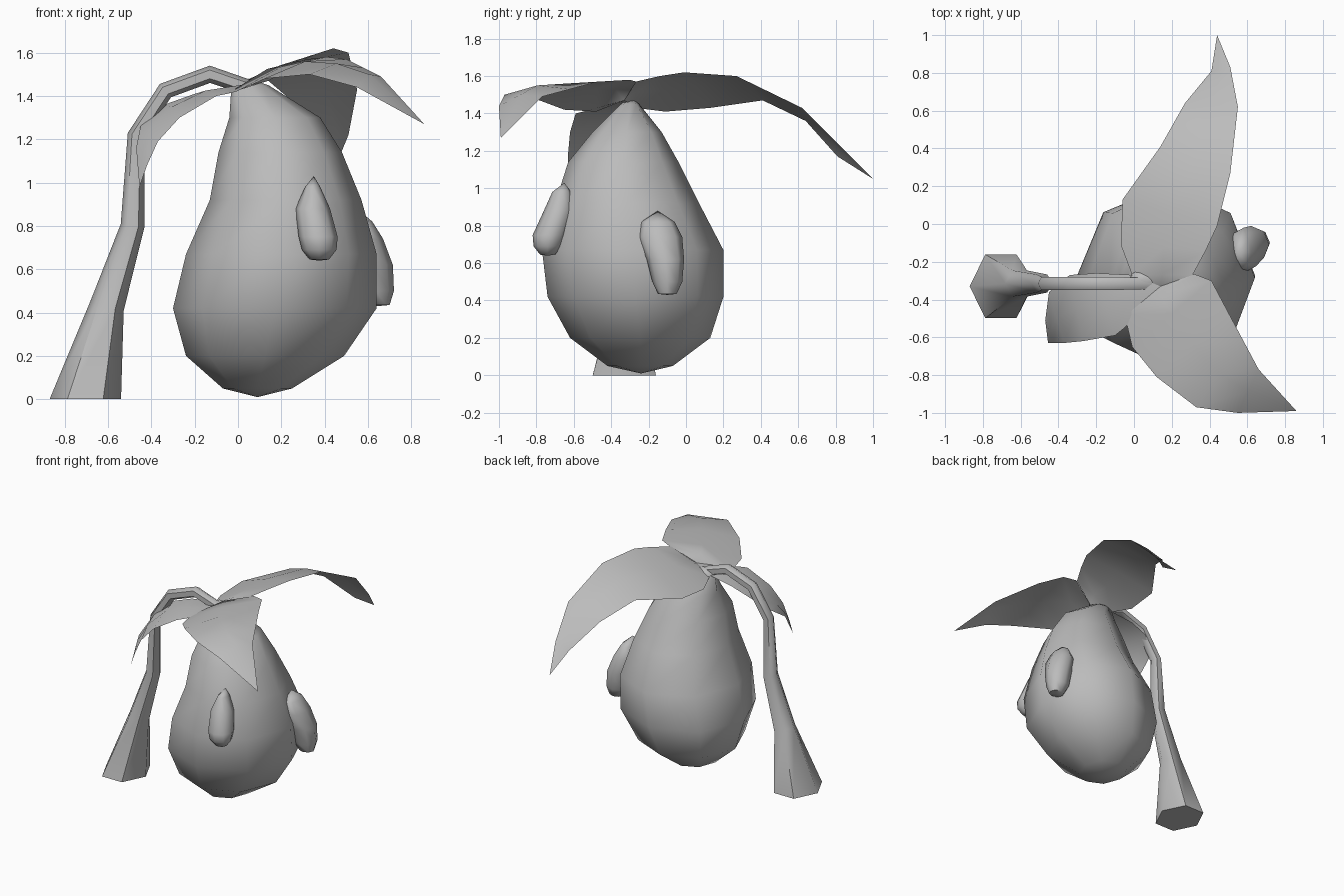
import bpy
import bmesh
import math
from mathutils import Vector

default_cube = bpy.data.objects.get("Cube")
if default_cube:
    bpy.data.objects.remove(default_cube, do_unlink=True)

# Single plain grey for every part
GREY = (0.5, 0.5, 0.5, 1.0)
grey = bpy.data.materials.new("plain_grey")
grey.use_nodes = True
grey.diffuse_color = GREY
grey.node_tree.nodes["Principled BSDF"].inputs["Base Color"].default_value = GREY


def finish(name, bm, sharp_angle):
    """Turn a bmesh into a named, smooth shaded object."""
    mesh = bpy.data.meshes.new(name)
    bm.to_mesh(mesh)
    bm.free()
    mesh.materials.append(grey)
    part = bpy.data.objects.new(name, mesh)
    bpy.context.collection.objects.link(part)
    bpy.ops.object.select_all(action="DESELECT")
    part.select_set(True)
    bpy.context.view_layer.objects.active = part
    bpy.ops.object.shade_smooth_by_angle(angle=math.radians(sharp_angle))
    return part


def loft(name, rings, start=None, end=None, sharp_angle=60):
    """Skin a list of point rings; close each end with a pole or a flat cap."""
    bm = bmesh.new()
    loops = [[bm.verts.new(point) for point in ring] for ring in rings]
    sides = len(loops[0])
    for lower, upper in zip(loops, loops[1:]):
        for i in range(sides):
            j = (i + 1) % sides
            bm.faces.new((lower[i], lower[j], upper[j], upper[i]))
    for loop, pole in ((loops[0], start), (loops[-1], end)):
        if pole is None:
            bm.faces.new(loop)
        else:
            tip = bm.verts.new(pole)
            for i in range(sides):
                bm.faces.new((loop[i], loop[(i + 1) % sides], tip))
    bmesh.ops.recalc_face_normals(bm, faces=bm.faces)
    return finish(name, bm, sharp_angle)


def level_ring(x, y, z, rx, ry, sides=8):
    """Horizontal ellipse of points."""
    turns = [math.tau * i / sides for i in range(sides)]
    return [(x + rx * math.cos(a), y + ry * math.sin(a), z) for a in turns]


def tilted_ring(centre, direction, radius, sides=6):
    """Circle of points across a direction that lies in the xz plane."""
    side = Vector((0, 1, 0))
    across = side.cross(direction).normalized()
    turns = [math.tau * i / sides for i in range(sides)]
    return [centre + across * radius * math.cos(a) + side * radius * math.sin(a)
            for a in turns]


def leaf(name, base, left, right, tip, bulge):
    """Thin curved blade: two edges joined through a raised middle rib."""
    bm = bmesh.new()
    root, point = bm.verts.new(base), bm.verts.new(tip)
    rows = []
    for a, b in zip(left, right):
        middle = (Vector(a) + Vector(b)) / 2 + Vector((0, 0, bulge))
        rows.append([bm.verts.new(p) for p in (a, middle, b)])
    for near, far in zip(rows, rows[1:]):
        for i in range(2):
            bm.faces.new((near[i], near[i + 1], far[i + 1], far[i]))
    for i in range(2):
        bm.faces.new((root, rows[0][i + 1], rows[0][i]))
        bm.faces.new((rows[-1][i], rows[-1][i + 1], point))
    bmesh.ops.recalc_face_normals(bm, faces=bm.faces)
    bm.normal_update()
    if sum(face.normal.z for face in bm.faces) < 0:
        bmesh.ops.reverse_faces(bm, faces=bm.faces)
    return finish(name, bm, 60)


# Leaning pear-shaped body
body_profile = [
    (.09, -.245, .05, .16, .175),
    (.125, -.245, .20, .365, .375),
    (.17, -.27, .42, .47, .47),
    (.20, -.285, .67, .44, .485),
    (.22, -.315, .92, .35, .385),
    (.195, -.335, 1.14, .285, .295),
    (.17, -.315, 1.30, .21, .185),
    (.055, -.30, 1.45, .085, .05),
]
loft("pear_body", [level_ring(*row) for row in body_profile],
     start=(.09, -.24, .01), end=(.05, -.29, 1.48))

# Drooping bumps on the front and the side of the body
front_bump = [
    (.345, -.665, .98, .035, .05),
    (.345, -.68, .88, .08, .08),
    (.37, -.73, .75, .09, .09),
    (.375, -.74, .69, .08, .075),
    (.375, -.74, .645, .045, .04),
]
loft("front_bump", [level_ring(*row) for row in front_bump],
     start=(.35, -.65, 1.03), end=(.375, -.74, .64))

side_bump = [
    (.57, -.15, .82, .05, .09),
    (.58, -.14, .74, .09, .12),
    (.62, -.11, .62, .095, .10),
    (.635, -.10, .50, .085, .08),
    (.645, -.10, .435, .055, .05),
]
loft("side_bump", [level_ring(*row) for row in side_bump],
     start=(.55, -.15, .88), end=(.645, -.10, .43))

# Arched stem that widens into a flat foot
stem_path = [
    (.08, 1.43, .035),
    (-.13, 1.50, .04),
    (-.335, 1.425, .04),
    (-.47, 1.22, .04),
    (-.487, .80, .055),
    (-.605, .43, .08),
]
centres = [Vector((x, -.315, z)) for x, z, _ in stem_path]
centres.append(Vector((-.705, -.33, 0)))
stem_rings = []
for i, (_, _, radius) in enumerate(stem_path):
    direction = centres[i + 1] - centres[max(i - 1, 0)]
    stem_rings.append(tilted_ring(centres[i], direction, radius))
foot = level_ring(*centres[-1], .165, .195, sides=6)
# Match the turning sense of the foot to the tilted rings
stem_rings.append([foot[-i % 6] for i in range(6)]
                  if (Vector(foot[0]) - centres[-1]).dot(stem_rings[-1][0] - centres[-2]) > 0
                  else [foot[(3 - i) % 6] for i in range(6)])
if (stem_rings[-1][1][1] + .33) * (stem_rings[-2][1].y + .315) < 0:
    ring = stem_rings[-1]
    stem_rings[-1] = [ring[-i % 6] for i in range(6)]
loft("stem", stem_rings)

# Three blades spreading from the crown
crown = (.14, -.33, 1.47)
leaf("back_leaf", crown,
     [(-.01, -.27, 1.43), (-.07, -.11, 1.41), (-.06, .13, 1.43),
      (.14, .41, 1.47), (.27, .64, 1.36), (.41, .81, 1.17)],
     [(.31, -.27, 1.57), (.38, -.14, 1.60), (.44, -.01, 1.62),
      (.51, .27, 1.60), (.55, .62, 1.43), (.51, .83, 1.22)],
     (.44, 1.0, 1.05), .015)

leaf("front_leaf", crown,
     [(-.05, -.48, 1.41), (-.01, -.65, 1.42), (.12, -.81, 1.48),
      (.33, -.97, 1.50), (.55, -1.0, 1.44)],
     [(.32, -.265, 1.57), (.41, -.30, 1.58), (.50, -.47, 1.57),
      (.58, -.62, 1.53), (.66, -.77, 1.49)],
     (.86, -.99, 1.27), .035)

leaf("side_leaf", crown,
     [(.0, -.27, 1.44), (-.20, -.26, 1.41), (-.34, -.27, 1.36),
      (-.45, -.36, 1.26), (-.47, -.51, 1.16)],
     [(-.05, -.55, 1.41), (-.10, -.59, 1.40), (-.27, -.62, 1.30),
      (-.37, -.63, 1.19), (-.42, -.63, 1.08)],
     (-.455, -.63, .98), .02)
